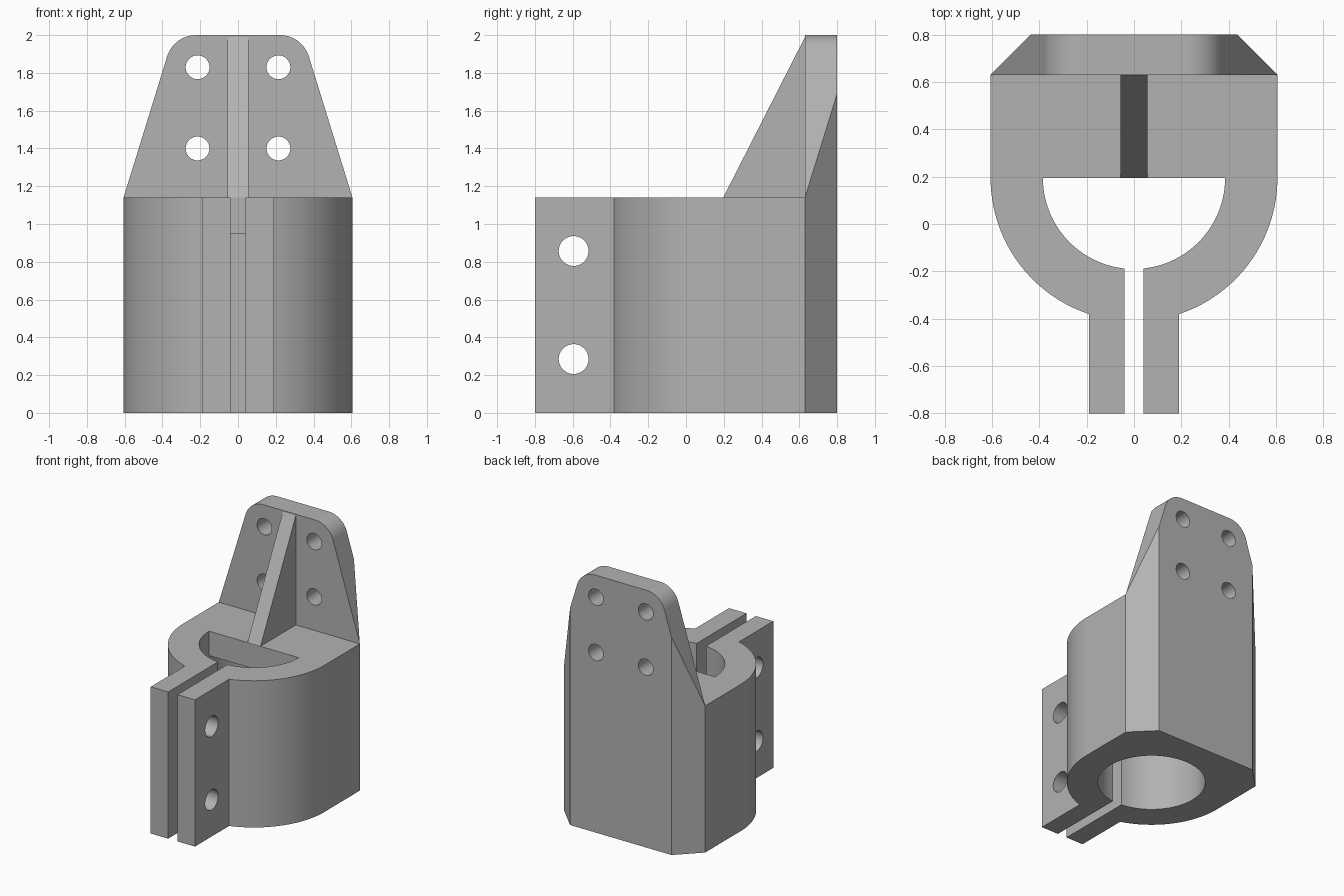
import bpy, bmesh
from math import sin, cos, tan, atan2, radians, pi, sqrt
from mathutils import Vector

if "Cube" in bpy.data.objects:
    bpy.data.objects.remove(bpy.data.objects["Cube"], do_unlink=True)

grey = bpy.data.materials.new("plain grey")
grey.use_nodes = True
grey.diffuse_color = (0.45, 0.45, 0.45, 1)
grey.node_tree.nodes["Principled BSDF"].inputs["Base Color"].default_value = (0.45, 0.45, 0.45, 1)

# Maps a flat profile point and a depth to 3D, per extrusion axis
PLACE = {"x": lambda a, b, d: (d, a, b),
         "y": lambda a, b, d: (a, d, b),
         "z": lambda a, b, d: (a, b, d)}


def prism(name, points, axis, lo, hi):
    """Closed profile extruded along an axis."""
    bm = bmesh.new()
    face = bm.faces.new([bm.verts.new(PLACE[axis](a, b, lo)) for a, b in points])
    new = bmesh.ops.extrude_face_region(bm, geom=[face])["geom"]
    shift = Vector(PLACE[axis](0, 0, hi - lo))
    bmesh.ops.translate(bm, vec=shift, verts=[v for v in new if isinstance(v, bmesh.types.BMVert)])
    bmesh.ops.recalc_face_normals(bm, faces=bm.faces)
    mesh = bpy.data.meshes.new(name)
    bm.to_mesh(mesh)
    bm.free()
    mesh.materials.append(grey)
    obj = bpy.data.objects.new(name, mesh)
    bpy.context.collection.objects.link(obj)
    return obj


def arc(cx, cy, r, start, end, n):
    return [(cx + r * cos(start + (end - start) * i / n),
             cy + r * sin(start + (end - start) * i / n)) for i in range(n + 1)]


def circle(cx, cy, r, n=64):
    return arc(cx, cy, r, 0, 2 * pi, n)[:-1]


def box(a0, a1, b0, b1):
    return [(a0, b0), (a1, b0), (a1, b1), (a0, b1)]


def combine(target, tool, operation):
    mod = target.modifiers.new("combine", "BOOLEAN")
    mod.operation, mod.object, mod.solver = operation, tool, "EXACT"
    bpy.context.view_layer.objects.active = target
    bpy.ops.object.modifier_apply(modifier=mod.name)
    bpy.data.objects.remove(tool, do_unlink=True)


def mirrored(half):
    return half + [(-a, b) for a, b in reversed(half)]


W, CY, TOP = 0.606, 0.195, 1.14     # half width, bore centre, clamp height
EAR, SLOT = 0.19, 0.04              # clamp ear outer and inner half widths

# Clamp outline with ears and chamfered back, full height
ear_angle = atan2(-sqrt(W * W - EAR * EAR), EAR)
outline = [(EAR, -0.8)] + arc(0, CY, W, ear_angle, 0, 40) + [(W, 0.63), (0.436, 0.8)]
clamp = prism("clamp_bracket", mirrored(outline), "z", 0, 2)

# Tapered front silhouette with rounded top corners
slope, r = 0.309, 0.16
lean = atan2(slope, 1)
corner_x = W - slope * (2 - TOP)
tangent = r * tan((pi / 2 - lean) / 2)
low_z = TOP - (0.75 - W) / slope
taper = [(0.75, -0.1), (0.75, low_z)] + arc(corner_x - tangent, 2 - r, r, lean, pi / 2 - 0.001, 16)
combine(clamp, prism("silhouette", mirrored(taper), "y", -1, 1), "INTERSECT")

# Clear the space in front of the mounting plate
combine(clamp, prism("front_space", box(-1, 0.63, TOP, 2.2), "x", -1, 1), "DIFFERENCE")

# Bore, closed by a shelf over its rear half
bore = prism("bore", circle(0, CY, 0.385, 96), "z", -0.1, 1.3)
combine(bore, prism("shelf", box(CY, 1, 0.95, 1.4), "x", -1, 1), "DIFFERENCE")
combine(clamp, bore, "DIFFERENCE")

# Clamp slot between the ears
combine(clamp, prism("slot", box(-SLOT, SLOT, -1, 0), "z", -0.1, 1.3), "DIFFERENCE")

# Stiffening rib from shelf to plate
rib = [(CY + 0.002, TOP), (0.63, 1.99), (0.7, 1.9), (0.7, 1.05), (0.3, 1.05)]
combine(clamp, prism("rib", rib, "x", -0.056, 0.056), "UNION")

# Bolt holes through the ears
for z in (0.285, 0.857):
    combine(clamp, prism("ear_hole", circle(-0.595, z, 0.079, 48), "x", -0.4, 0.4), "DIFFERENCE")

# Mounting holes through the plate
for x in (-0.214, 0.214):
    for z in (1.4, 1.83):
        combine(clamp, prism("plate_hole", circle(x, z, 0.063, 48), "y", 0.5, 1), "DIFFERENCE")

# Smooth the round walls, keep machined edges crisp
bpy.ops.object.select_all(action="DESELECT")
clamp.select_set(True)
bpy.context.view_layer.objects.active = clamp
bpy.ops.object.shade_smooth_by_angle(angle=radians(15))
weighted = clamp.modifiers.new("even_shading", "WEIGHTED_NORMAL")
weighted.keep_sharp = True
